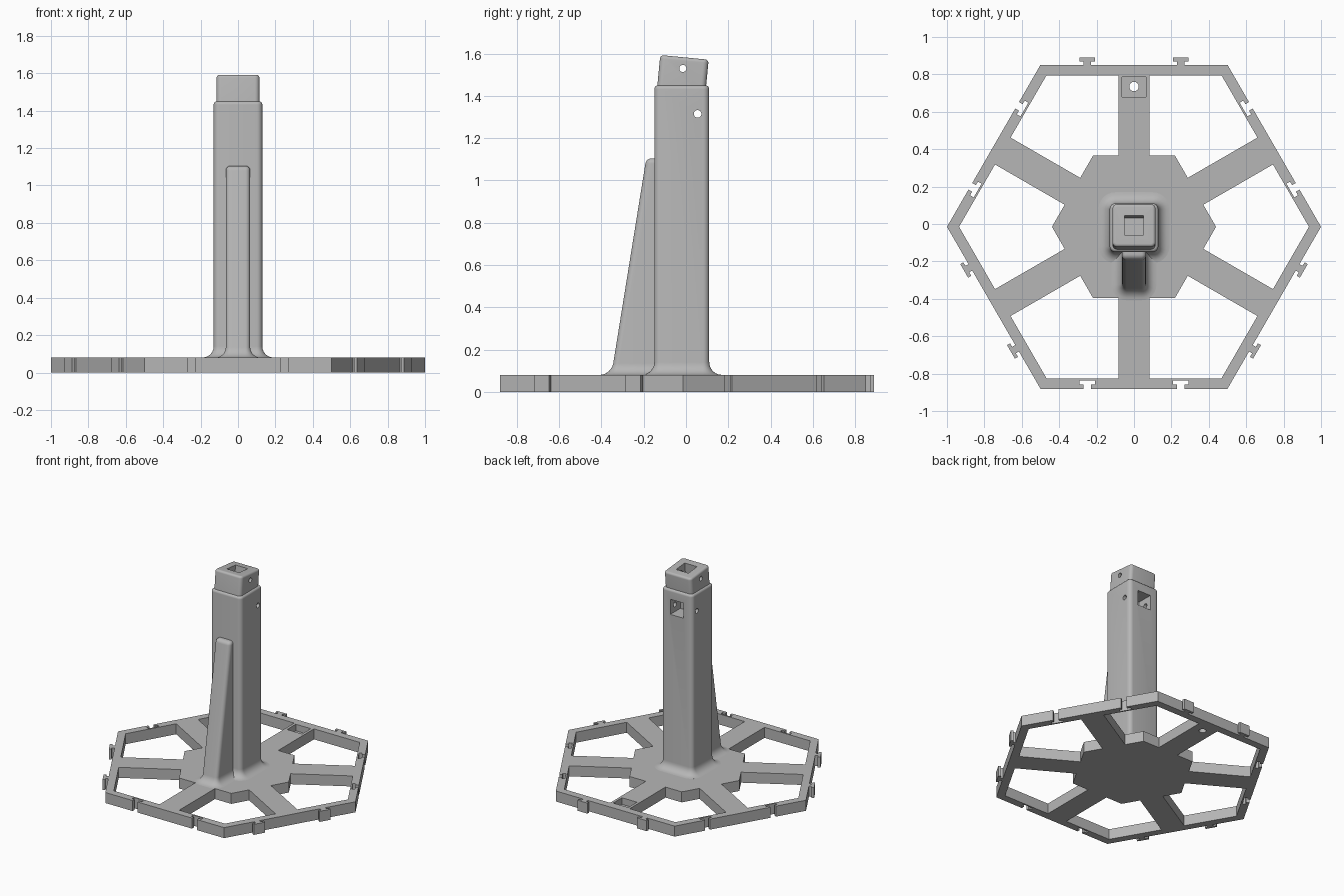
import bpy, bmesh
from math import sin, cos, tan, pi, radians
from mathutils import Matrix, Vector

cube = bpy.data.objects.get("Cube")
if cube:
    bpy.data.objects.remove(cube, do_unlink=True)

GREY = (0.47, 0.47, 0.47, 1)
mat = bpy.data.materials.new("plain_grey")
mat.use_nodes = True
mat.diffuse_color = GREY
mat.node_tree.nodes["Principled BSDF"].inputs["Base Color"].default_value = GREY

CENTRE_Y = -0.015
BASE_H = 0.08


def activate(ob):
    bpy.ops.object.select_all(action='DESELECT')
    ob.select_set(True)
    bpy.context.view_layer.objects.active = ob


def add_object(name, bm):
    bmesh.ops.recalc_face_normals(bm, faces=bm.faces)
    me = bpy.data.meshes.new(name)
    bm.to_mesh(me)
    bm.free()
    ob = bpy.data.objects.new(name, me)
    bpy.context.collection.objects.link(ob)
    me.materials.append(mat)
    return ob


def box_cutter(lo, hi, matrix=Matrix()):
    lo, hi = Vector(lo), Vector(hi)
    bm = bmesh.new()
    place = Matrix.Translation((lo + hi) / 2) @ Matrix.Diagonal((*(hi - lo), 1))
    bmesh.ops.create_cube(bm, size=1, matrix=matrix @ place)
    return add_object("box_cutter", bm)


def round_cutter(loc, radius, axis, depth=1):
    bm = bmesh.new()
    turn = Matrix.Rotation(pi / 2, 4, 'Y') if axis == 'X' else Matrix()
    bmesh.ops.create_cone(bm, cap_ends=True, segments=24, radius1=radius, radius2=radius,
                          depth=depth, matrix=Matrix.Translation(loc) @ turn)
    return add_object("round_cutter", bm)


def cut(ob, *cutters):
    for c in cutters:
        c.hide_render = True
        mod = ob.modifiers.new("cut", 'BOOLEAN')
        mod.operation, mod.solver, mod.object = 'DIFFERENCE', 'EXACT', c
        activate(ob)
        bpy.ops.object.modifier_apply(modifier=mod.name)
        bpy.data.objects.remove(c, do_unlink=True)


def smooth(ob):
    activate(ob)
    bpy.ops.object.shade_smooth_by_angle(angle=radians(32))


def rounded_rect(hx, y0, y1, r):
    corners = [(hx - r, y1 - r), (r - hx, y1 - r), (r - hx, y0 + r), (hx - r, y0 + r)]
    return [(cx + r * cos(a), cy + r * sin(a))
            for q, (cx, cy) in enumerate(corners)
            for a in [(q + i / 6) * pi / 2 for i in range(7)]]


def rounded_post(name, hx, front, back, r, z0, z1, flare, top_r, matrix=Matrix()):
    """Rounded column with a flared foot and softened top; front(z) gives its -y side."""
    arc = [i / 6 * pi / 2 for i in range(7)]
    levels = [(flare, z0 - 0.01)]
    if flare:
        levels += [(flare * (1 - sin(a)), z0 + flare * (1 - cos(a))) for a in arc]
    levels += [(top_r * (cos(a) - 1), z1 - top_r + top_r * sin(a)) for a in arc]
    bm = bmesh.new()
    rings = []
    for off, z in levels:
        pts = rounded_rect(hx + off, front(z) - off, back + off, max(r + off, 0.003))
        rings.append([bm.verts.new(matrix @ Vector((x, y, z))) for x, y in pts])
    n = len(rings[0])
    for a, b in zip(rings, rings[1:]):
        for i in range(n):
            bm.faces.new((a[i], a[(i + 1) % n], b[(i + 1) % n], b[i]))
    bm.faces.new(rings[0])
    bm.faces.new(rings[-1])
    return add_object(name, bm)


# Hexagonal base: outline with interlocking tabs and slots, six windows
OUTER, INNER, HUB, SPOKE = 0.866, 0.81, 0.38, 0.083


def edge_point(k, dist, along):
    a = radians(30 + 60 * k)
    return (dist * cos(a) - along * sin(a), dist * sin(a) + along * cos(a) + CENTRE_Y)


outline = []
for k in range(6):
    h = 0.019 if k % 2 else -0.0225      # tabs and slots alternate round the rim
    tee = [(0, -0.02), (h, -0.02), (h, -0.042), (2 * h, -0.042)]
    tee += [(d, -s) for d, s in reversed(tee)]
    for mid in (-0.25, 0.25):
        outline += [edge_point(k, OUTER + d, mid + s) for d, s in tee]
    outline.append(edge_point(k, OUTER, OUTER * tan(pi / 6)))

loops = [outline]
for k in range(6):
    loops.append([edge_point(k, INNER, SPOKE), edge_point(k, INNER, INNER * tan(pi / 6)),
                  edge_point(k + 1, INNER, -SPOKE), edge_point(k + 1, HUB, -SPOKE),
                  edge_point(k, HUB, HUB * tan(pi / 6)), edge_point(k, HUB, SPOKE)])

curve = bpy.data.curves.new("base", 'CURVE')
curve.dimensions, curve.fill_mode, curve.extrude = '2D', 'BOTH', BASE_H / 2
for pts in loops:
    sp = curve.splines.new('POLY')
    sp.points.add(len(pts) - 1)
    for p, (x, y) in zip(sp.points, pts):
        p.co = (x, y, 0, 1)
    sp.use_cyclic_u = True
shape = bpy.data.objects.new("base_outline", curve)
bpy.context.collection.objects.link(shape)
activate(shape)
bpy.ops.object.convert(target='MESH')
flat = bpy.context.view_layer.objects.active
bm = bmesh.new()
bm.from_mesh(flat.data)
bmesh.ops.remove_doubles(bm, verts=bm.verts, dist=0.0005)
bmesh.ops.translate(bm, verts=bm.verts, vec=(0, 0, BASE_H / 2))
for f in bm.faces:
    f.smooth = False
    f.material_index = 0
bpy.data.objects.remove(flat, do_unlink=True)
base = add_object("base", bm)

# Pocket with a round hole in the back spoke
cut(base, box_cutter((-0.063, 0.68, 0.03), (0.063, 0.785, 0.2)),
    round_cutter((0, 0.735, 0), 0.025, 'Z'))

# Tower with a side pin hole and a square window in the back
tower = rounded_post("tower", 0.13, lambda z: -0.15, 0.11, 0.03, BASE_H, 1.45, 0.06, 0.018)
cut(tower, box_cutter((-0.055, -0.01, 1.26), (0.055, 0.3, 1.375)),
    round_cutter((0, 0.055, 1.315), 0.018, 'X'))
smooth(tower)

# Tilted head with a square socket and a pin hole
tilt = Matrix.Translation((0, -0.02, 1.45)) @ Matrix.Rotation(radians(-5.5), 4, 'X')
head = rounded_post("head", 0.115, lambda z: -0.115, 0.115, 0.025, -0.03, 0.133, 0, 0.016, tilt)
cut(head, box_cutter((-0.052, -0.052, 0.01), (0.052, 0.052, 0.3), tilt),
    round_cutter((0, -0.015, 1.53), 0.017, 'X'))
smooth(head)

# Sloping brace on the front
brace = rounded_post("brace", 0.065, lambda z: -0.345 + (z - 0.13) * 0.161, -0.12,
                     0.026, BASE_H, 1.105, 0.055, 0.025)
smooth(brace)
